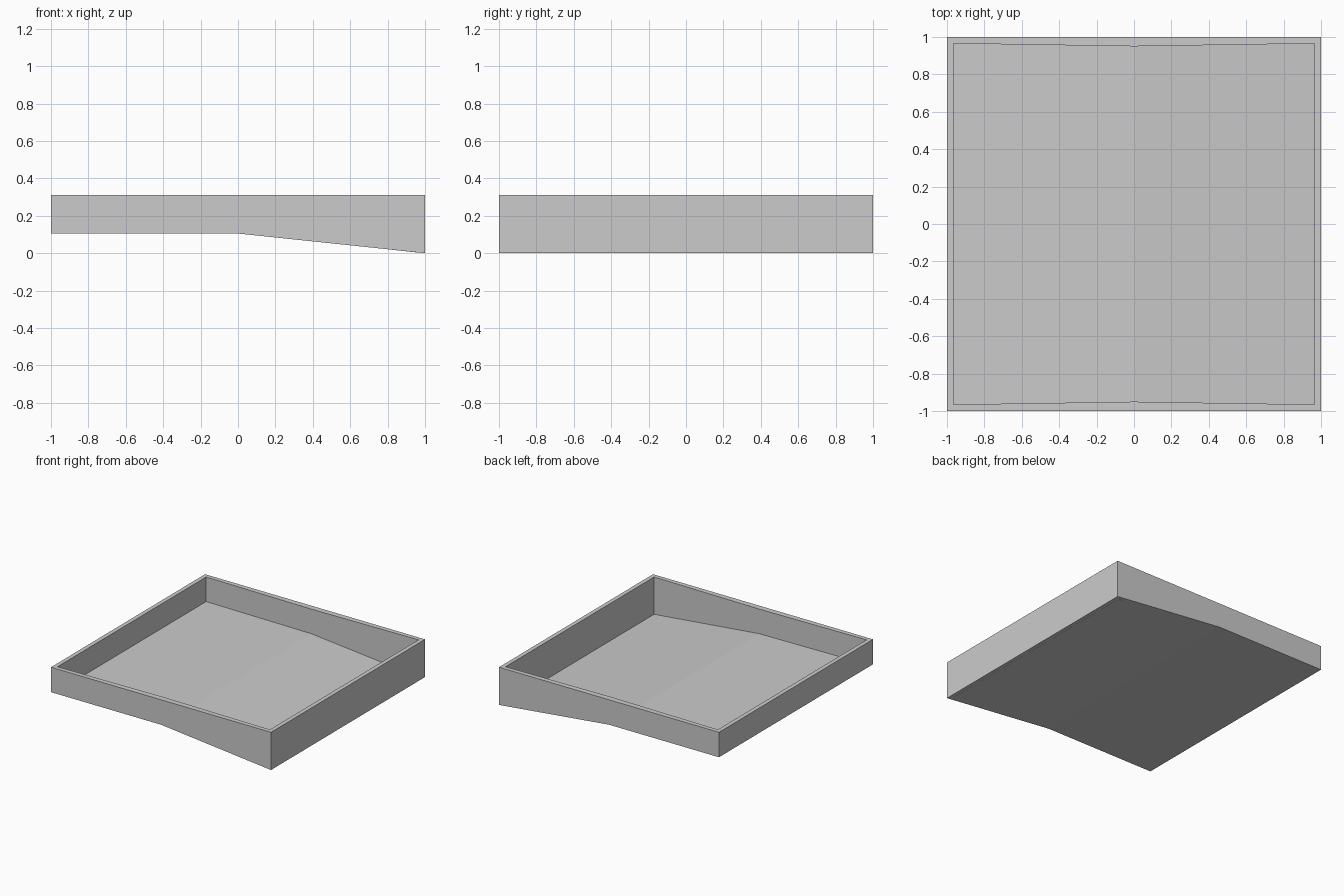
import bpy
import bmesh

cube = bpy.data.objects.get("Cube")
if cube:
    bpy.data.objects.remove(cube, do_unlink=True)

# Material
GREY = (0.6, 0.6, 0.6, 1.0)
mat = bpy.data.materials.new("light grey")
mat.use_nodes = True
mat.diffuse_color = GREY
mat.node_tree.nodes["Principled BSDF"].inputs["Base Color"].default_value = GREY

TOP, SHALLOW, DEEP = 0.31, 0.105, 0.0
WALL, CORNER = 0.05, 0.035   # wall is thicker at mid-length than at the corners
SKIN = 0.003                 # thin floor sheet


def floor_z(x):
    return DEEP if x > 0.5 else SHALLOW


# Six-point plan outline, anticlockwise from the front
plan = [(-1, -1), (0, -1), (1, -1), (1, 1), (0, 1), (-1, 1)]


def inset(x, y):
    return x * (1 - CORNER), y * (1 - (CORNER if x else WALL))


bm = bmesh.new()


def ring(inner, height):
    points = [inset(x, y) if inner else (x, y) for x, y in plan]
    return [bm.verts.new((px, py, height(x)))
            for (px, py), (x, _) in zip(points, plan)]


rings = [
    ring(False, floor_z),
    ring(False, lambda x: TOP),
    ring(True, lambda x: TOP),
    ring(True, lambda x: floor_z(x) + SKIN),
]

# Outer walls, rim and inner walls
for low, high in zip(rings, rings[1:]):
    for i in range(6):
        j = (i + 1) % 6
        bm.faces.new((low[i], low[j], high[j], high[i]))

# Underside and inner floor: a level half and a sloping half
for r in (rings[0], rings[-1]):
    bm.faces.new((r[0], r[1], r[4], r[5]))
    bm.faces.new((r[1], r[2], r[3], r[4]))

bmesh.ops.recalc_face_normals(bm, faces=bm.faces)
mesh = bpy.data.meshes.new("sloped_basin")
bm.to_mesh(mesh)
bm.free()
mesh.materials.append(mat)
basin = bpy.data.objects.new("sloped_basin", mesh)
bpy.context.collection.objects.link(basin)
